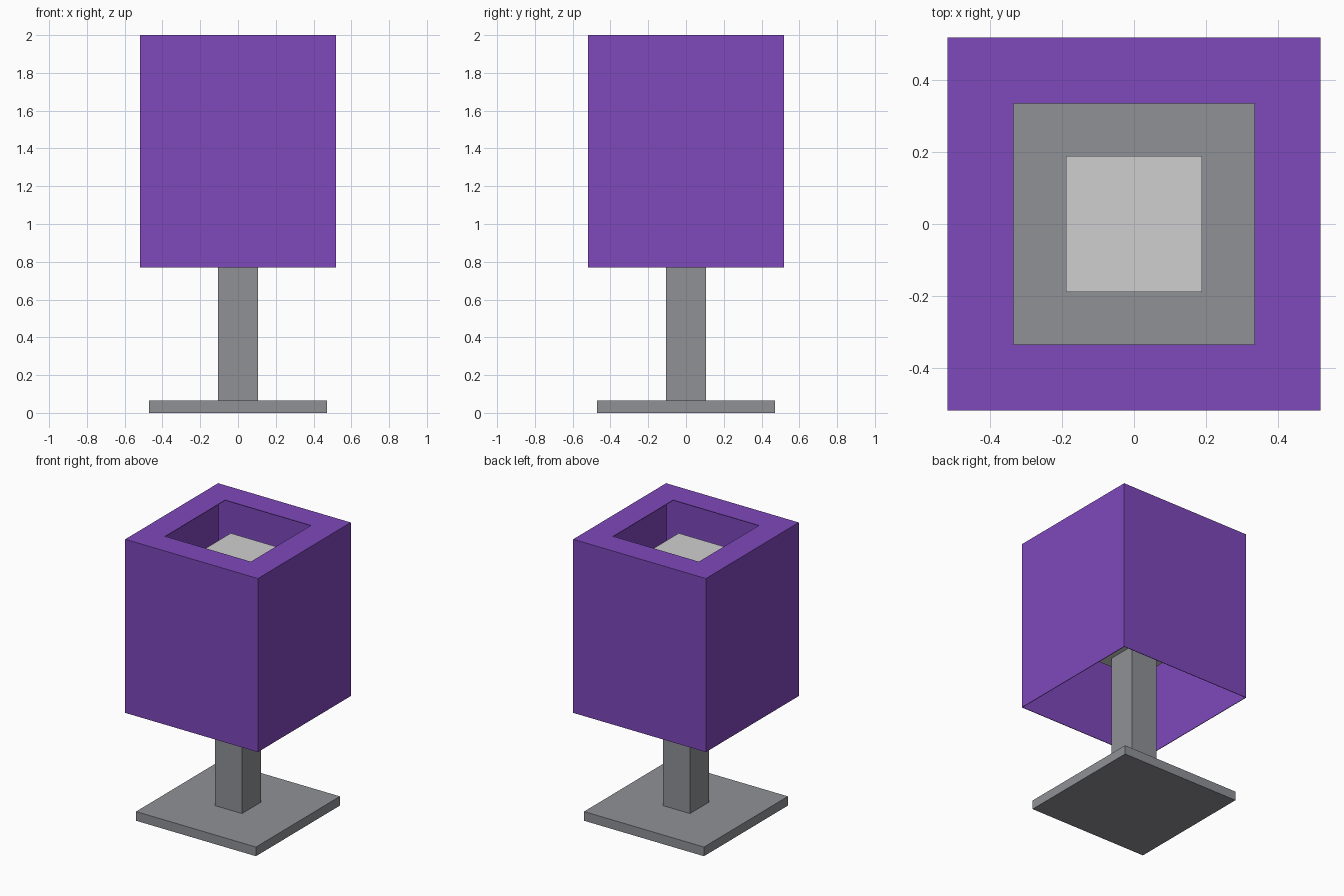
import bpy
import bmesh

if "Cube" in bpy.data.objects:
    bpy.data.objects.remove(bpy.data.objects["Cube"])


def srgb(*rgb):
    """0-255 display colour to linear RGBA."""
    lin = [c / 255 / 12.92 if c <= 10 else ((c / 255 + 0.055) / 1.055) ** 2.4 for c in rgb]
    return (*lin, 1.0)


def material(name, *rgb):
    mat = bpy.data.materials.new(name)
    mat.diffuse_color = srgb(*rgb)
    mat.use_nodes = True
    mat.node_tree.nodes["Principled BSDF"].inputs["Base Color"].default_value = mat.diffuse_color
    return mat


purple = material("purple", 126, 72, 187)
grey = material("grey", 144, 145, 150)
pale_grey = material("pale_grey", 207, 207, 207)


def add_object(name, bm, mat):
    mesh = bpy.data.meshes.new(name)
    bm.to_mesh(mesh)
    bm.free()
    mesh.materials.append(mat)
    obj = bpy.data.objects.new(name, mesh)
    bpy.context.collection.objects.link(obj)
    return obj


def box_bm(half, z0, z1):
    """Square box centred on the z axis."""
    bm = bmesh.new()
    bmesh.ops.create_cube(bm, size=1)
    bmesh.ops.scale(bm, vec=(2 * half, 2 * half, z1 - z0), verts=bm.verts)
    bmesh.ops.translate(bm, vec=(0, 0, (z0 + z1) / 2), verts=bm.verts)
    return bm


# Base, stem and bulb
add_object("base", box_bm(0.47, 0.0, 0.065), grey)
add_object("stem", box_bm(0.105, 0.065, 1.11), grey)
add_object("bulb", box_bm(0.19, 1.11, 1.86), pale_grey)

# Shade: thin shell, open below, with a square hole in the top
bm = box_bm(0.52, 0.77, 2.0)
bm.normal_update()
top = next(f for f in bm.faces if f.normal.z > 0.9)
bottom = next(f for f in bm.faces if f.normal.z < -0.9)
bmesh.ops.inset_individual(bm, faces=[top], thickness=0.26)
bmesh.ops.delete(bm, geom=[top, bottom], context='FACES')
shade = add_object("shade", bm, purple)
shell = shade.modifiers.new("thickness", 'SOLIDIFY')
shell.thickness = 0.004
shell.offset = -1
shell.use_even_offset = True
